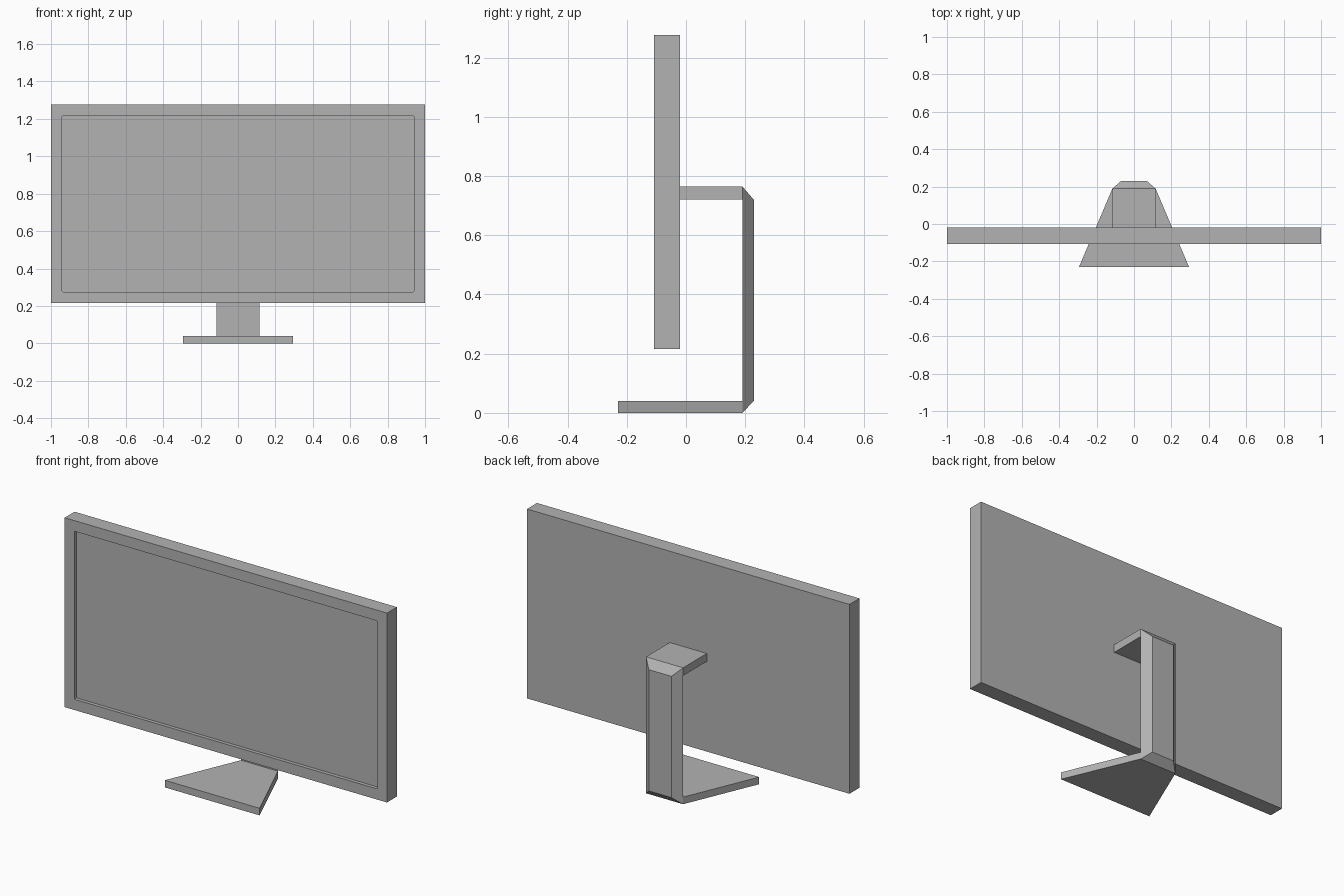
import bpy, bmesh
from mathutils import Vector

cube = bpy.data.objects.get("Cube")
if cube:
    bpy.data.objects.remove(cube, do_unlink=True)

# One matte grey for the whole model
grey = bpy.data.materials.new("matte_grey")
grey.use_nodes = True
GREY = (0.45, 0.45, 0.45, 1)
grey.diffuse_color = GREY
grey.node_tree.nodes["Principled BSDF"].inputs["Base Color"].default_value = GREY


def finish(bm, name):
    bmesh.ops.recalc_face_normals(bm, faces=bm.faces)
    mesh = bpy.data.meshes.new(name)
    bm.to_mesh(mesh)
    bm.free()
    mesh.materials.append(grey)
    obj = bpy.data.objects.new(name, mesh)
    bpy.context.collection.objects.link(obj)
    return obj


def loft(front, back):
    """Solid between two upright rectangles, each (half_width, y, z_low, z_high)."""
    bm = bmesh.new()
    rings = []
    for w, y, lo, hi in (front, back):
        rings.append([bm.verts.new(p) for p in
                      ((-w, y, lo), (w, y, lo), (w, y, hi), (-w, y, hi))])
    a, b = rings
    bm.faces.new(a)
    bm.faces.new(b[::-1])
    for i in range(4):
        j = (i + 1) % 4
        bm.faces.new((a[j], a[i], b[i], b[j]))
    bmesh.ops.recalc_face_normals(bm, faces=bm.faces)
    return bm


# Shared stand dimensions
NECK_W, NECK_Y, BACK_Y = 0.115, 0.19, 0.229
ARM_LOW, ARM_TOP, BASE_TOP = 0.72, 0.765, 0.04
PANEL_FRONT, PANEL_BACK = -0.108, -0.02

# Display panel with a recessed screen
bm = loft((1.0, PANEL_FRONT, 0.215, 1.277), (1.0, PANEL_BACK, 0.215, 1.277))
bm.faces.ensure_lookup_table()
screen = min(bm.faces, key=lambda f: f.calc_center_median().y)
bmesh.ops.inset_region(bm, faces=[screen], thickness=0.06, use_even_offset=True)
screen = bmesh.ops.extrude_discrete_faces(bm, faces=[screen])["faces"][0]
bmesh.ops.translate(bm, verts=screen.verts[:], vec=Vector((0, 0.02, 0)))
# Slightly eased corners of the opening
corners = [e for v in screen.verts for e in v.link_edges if e not in screen.edges[:]]
bmesh.ops.bevel(bm, geom=corners, offset=0.006, segments=2, profile=0.5,
                affect='EDGES')
finish(bm, "display_panel")

# Arm from the column to the back of the panel
finish(loft((NECK_W, PANEL_BACK, ARM_LOW, ARM_TOP),
            (NECK_W, NECK_Y, ARM_LOW, ARM_TOP)), "stand_arm")

# Upright column, chamfered all round toward the back
finish(loft((NECK_W, NECK_Y, 0, ARM_TOP),
            (0.07, BACK_Y, BASE_TOP, ARM_LOW)), "stand_column")

# Foot flaring out toward the front
finish(loft((0.294, -BACK_Y, 0, BASE_TOP),
            (NECK_W, NECK_Y, 0, BASE_TOP)), "stand_foot")
